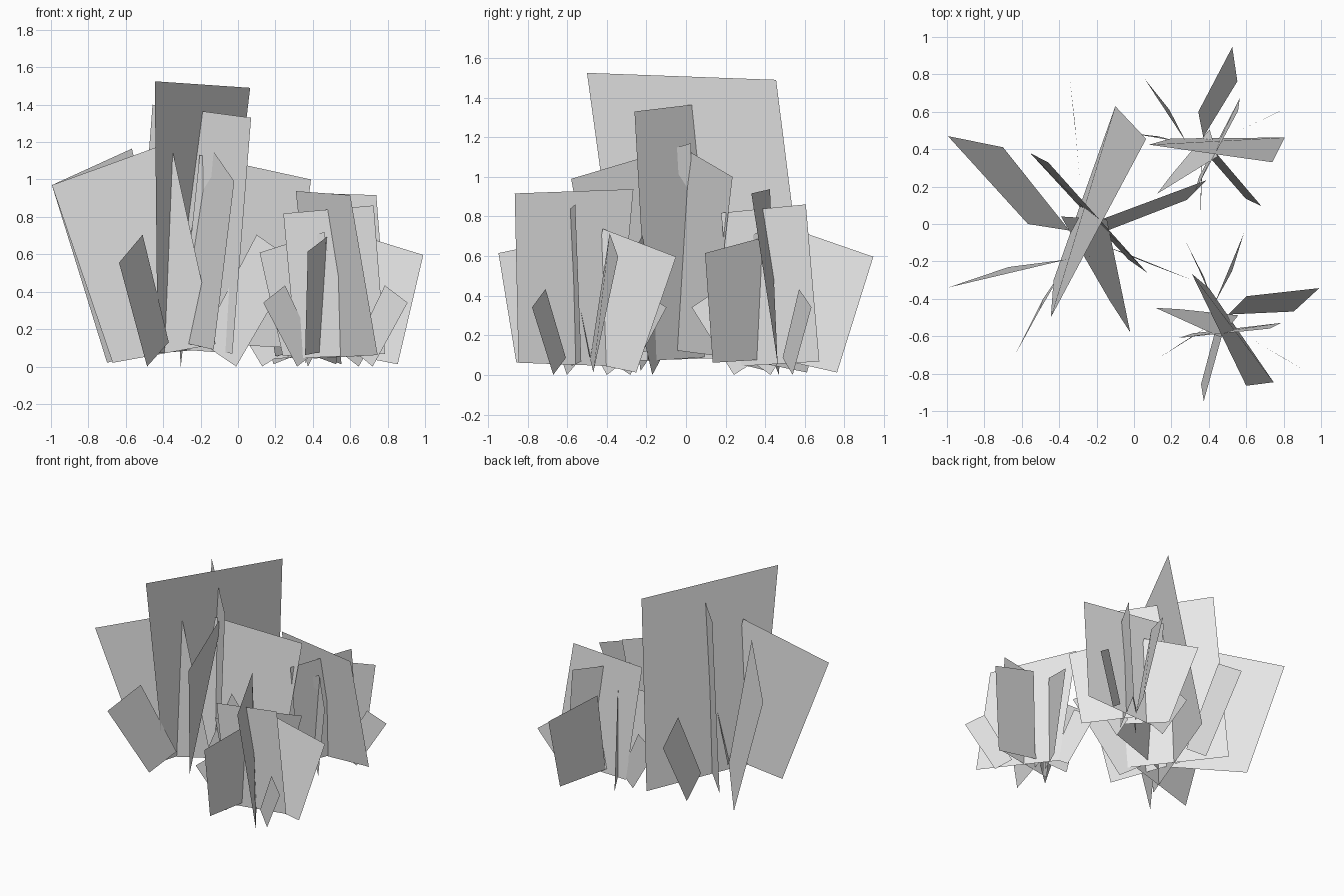
import bpy
import math

# One flat colour for all leaf cards
grey = bpy.data.materials.new("leaf grey")
grey.diffuse_color = (0.8, 0.8, 0.8, 1)

# Each card: outer bottom, outer top, inner top, inner bottom
CARDS = [
    # two large crossing cards
    ((-.10, .63, .10), (.065, .455, 1.49), (-.445, -.50, 1.525), (-.43, -.30, .07)),
    ((-.556, .38, .11), (-.457, .328, 1.40), (.07, -.26, 1.33), (-.03, -.19, .07)),
    # four leaning medium cards
    ((-.70, .41, .02), (-.995, .47, .97), (-.567, 0, 1.165), (-.345, -.035, .13)),
    ((-.67, -.23, .02), (-.995, -.34, .97), (-.36, -.19, 1.20), (-.12, -.16, .12)),
    ((.285, .13, .10), (.39, .235, 1.0), (-.205, .013, 1.13), (-.31, -.10, .13)),
    ((-.13, -.41, .09), (-.02, -.58, .99), (-.145, .025, 1.17), (-.39, .04, .15)),
    # three small outer cards
    ((-.306, .427, .0), (-.343, .775, .555), (-.317, .55, .705), (-.29, .23, .14)),
    ((-.486, -.40, .0), (-.636, -.70, .555), (-.51, -.47, .705), (-.37, -.23, .13)),
    ((-.01, -.17, .0), (.312, -.30, .555), (.10, -.22, .705), (-.20, -.10, .13)),
]

# Shared clump mesh of separate flat cards
verts = [p for card in CARDS for p in card]
faces = [tuple(range(4 * i, 4 * i + 4)) for i in range(len(CARDS))]
mesh = bpy.data.meshes.new("leaf_clump")
mesh.from_pydata(verts, [], faces)
mesh.materials.append(grey)
mesh.update()


def add_clump(name, x, y, angle, size):
    clump = bpy.data.objects.new(name, mesh)
    clump.location = (x, y, 0)
    clump.rotation_euler.z = math.radians(angle)
    clump.scale = (size, size, size)
    bpy.context.collection.objects.link(clump)


# One big clump and two smaller turned copies
add_clump("large_clump", 0, 0, 0, 1)
add_clump("small_clump_back", .463, .272, -70, .615)
add_clump("small_clump_front", .397, -.668, -126, .615)
